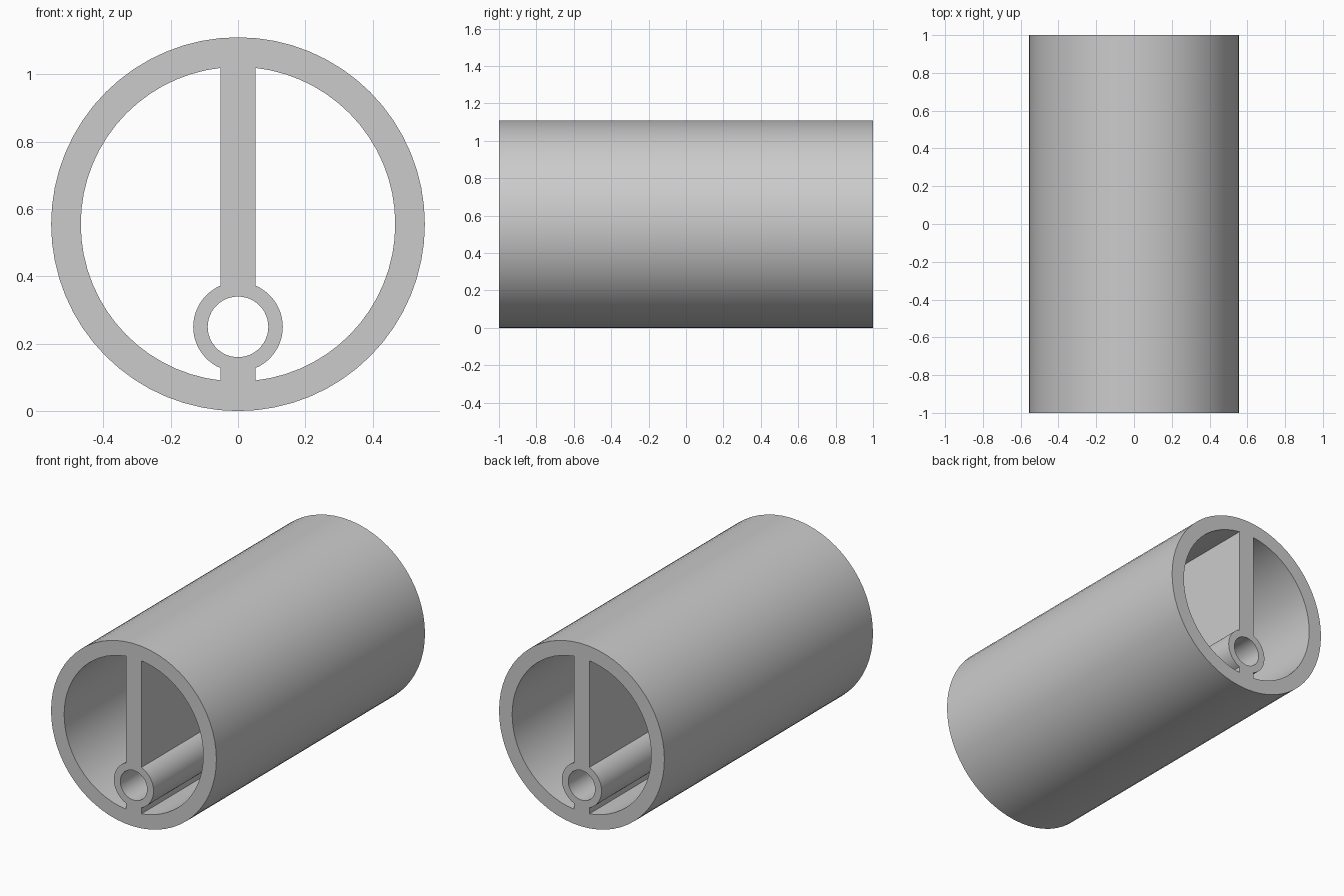
import bpy, bmesh
from math import sin, cos, asin, pi, radians

cube = bpy.data.objects.get("Cube")
if cube:
    bpy.data.objects.remove(cube, do_unlink=True)

LENGTH = 2.0
SHELL_Z, SHELL_OUT, SHELL_IN = 0.555, 0.555, 0.467
TUBE_Z, TUBE_OUT, TUBE_IN = 0.25, 0.133, 0.09
WEB = 0.052  # half thickness of the web


def arc(z, r, start, end, n):
    """Points on an arc, angles measured from +x towards +z."""
    return [(r * cos(start + (end - start) * i / n),
             z + r * sin(start + (end - start) * i / n)) for i in range(n + 1)]


def circle(z, r, n):
    return arc(z, r, 0, 2 * pi, n)[:-1]


# Open chamber beside the web: shell arc, then back round the small tube
shell_a = pi / 2 - asin(WEB / SHELL_IN)
tube_a = pi / 2 - asin(WEB / TUBE_OUT)
chamber = (arc(SHELL_Z, SHELL_IN, -shell_a, shell_a, 30)
           + arc(TUBE_Z, TUBE_OUT, tube_a, -tube_a, 24))
loops = [circle(SHELL_Z, SHELL_OUT, 64), circle(TUBE_Z, TUBE_IN, 48),
         chamber, [(-x, z) for x, z in chamber]]

# Fill the cross-section and extrude it along the length
bm = bmesh.new()
edges = []
for loop in loops:
    verts = [bm.verts.new((x, -LENGTH / 2, z)) for x, z in loop]
    edges += [bm.edges.new((v, verts[i - 1])) for i, v in enumerate(verts)]
bmesh.ops.triangle_fill(bm, edges=edges, use_beauty=True, normal=(0, -1, 0))
result = bmesh.ops.extrude_face_region(bm, geom=bm.faces[:], use_keep_orig=True)
far_end = [g for g in result["geom"] if isinstance(g, bmesh.types.BMVert)]
bmesh.ops.translate(bm, verts=far_end, vec=(0, LENGTH, 0))
bmesh.ops.recalc_face_normals(bm, faces=bm.faces[:])
mesh = bpy.data.meshes.new("divided_tube")
bm.to_mesh(mesh)
bm.free()

# Plain grey
colour = (0.6, 0.6, 0.6, 1)
mat = bpy.data.materials.new("light_grey")
mat.use_nodes = True
mat.diffuse_color = colour
mat.node_tree.nodes["Principled BSDF"].inputs["Base Color"].default_value = colour
mesh.materials.append(mat)

tube = bpy.data.objects.new("divided_tube", mesh)
bpy.context.collection.objects.link(tube)
bpy.ops.object.select_all(action="DESELECT")
tube.select_set(True)
bpy.context.view_layer.objects.active = tube
bpy.ops.object.shade_smooth_by_angle(angle=radians(30))
